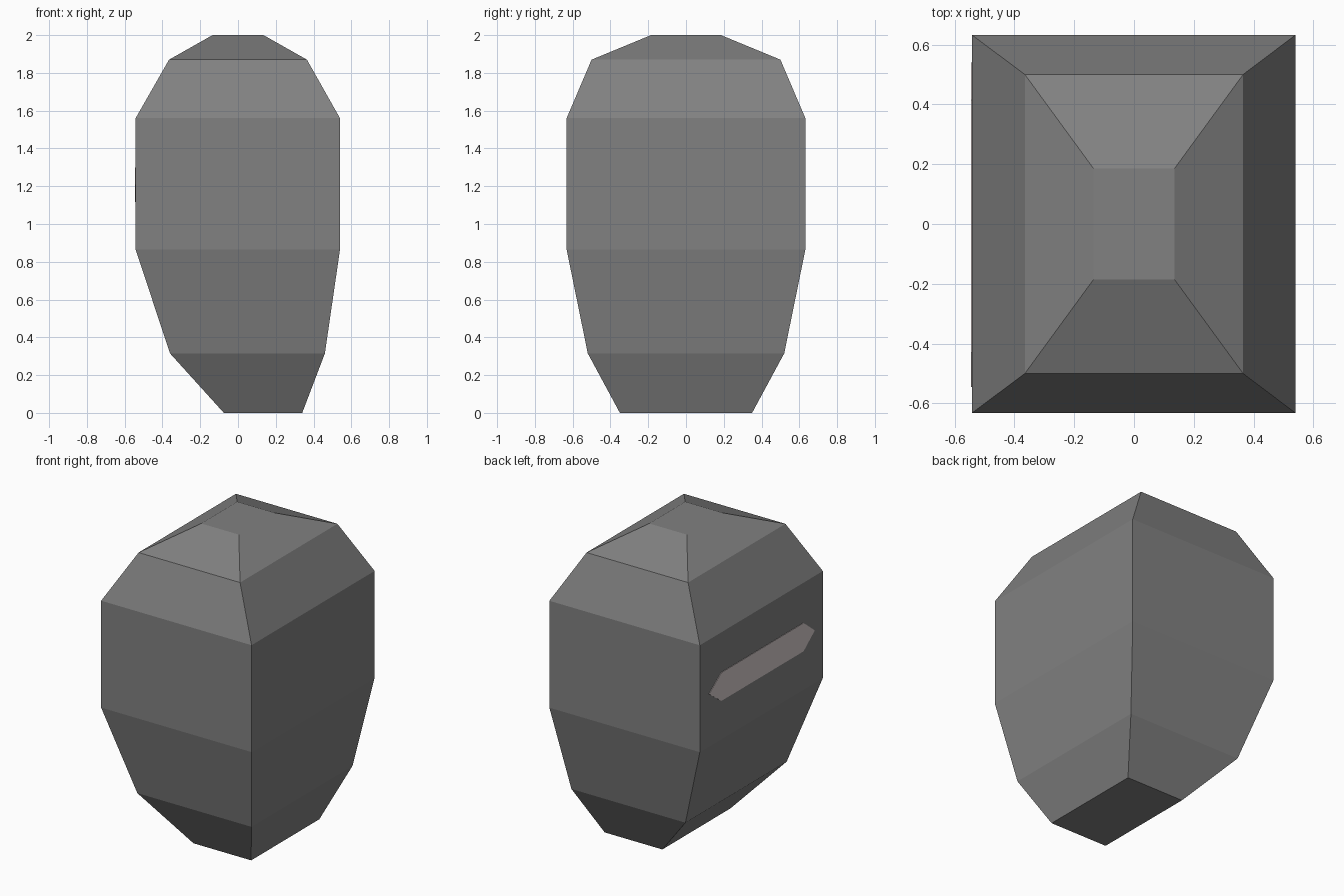
import bpy
import bmesh

cube = bpy.data.objects.get("Cube")
if cube:
    bpy.data.objects.remove(cube, do_unlink=True)


def make_material(name, rgb):
    mat = bpy.data.materials.new(name)
    mat.use_nodes = True
    color = (*rgb, 1.0)
    mat.diffuse_color = color
    mat.node_tree.nodes["Principled BSDF"].inputs["Base Color"].default_value = color
    return mat


def loft(name, rings, mat):
    """Join matching loops of points with quads and cap both ends."""
    bm = bmesh.new()
    loops = [[bm.verts.new(p) for p in ring] for ring in rings]
    for low, high in zip(loops, loops[1:]):
        for i in range(len(low)):
            j = (i + 1) % len(low)
            bm.faces.new((low[i], low[j], high[j], high[i]))
    bm.faces.new(loops[0])
    bm.faces.new(loops[-1])
    bmesh.ops.recalc_face_normals(bm, faces=bm.faces)
    mesh = bpy.data.meshes.new(name)
    bm.to_mesh(mesh)
    bm.free()
    mesh.materials.append(mat)
    obj = bpy.data.objects.new(name, mesh)
    bpy.context.collection.objects.link(obj)
    return obj


grey = make_material("dark grey shell", (0.22, 0.22, 0.22))
pale = make_material("pale visor", (0.68, 0.60, 0.60))

# Shell: stacked rectangles given as height, left x, right x, half depth
sections = [
    (0.0, -0.075, 0.34, 0.35),
    (0.315, -0.36, 0.46, 0.52),
    (0.865, -0.542, 0.54, 0.632),
    (1.56, -0.542, 0.54, 0.632),
    (1.87, -0.365, 0.365, 0.50),
    (2.0, -0.135, 0.135, 0.185),
]
loft("shell", [[(a, -d, z), (b, -d, z), (b, d, z), (a, d, z)]
               for z, a, b, d in sections], grey)

# Visor: thin pointed strip on the -x side
outline = [(-0.545, 1.208), (-0.43, 1.116), (0.415, 1.116),
           (0.54, 1.208), (0.415, 1.30), (-0.43, 1.30)]
loft("visor_strip", [[(x, y, z) for y, z in outline]
                     for x in (-0.545, -0.541)], pale)
